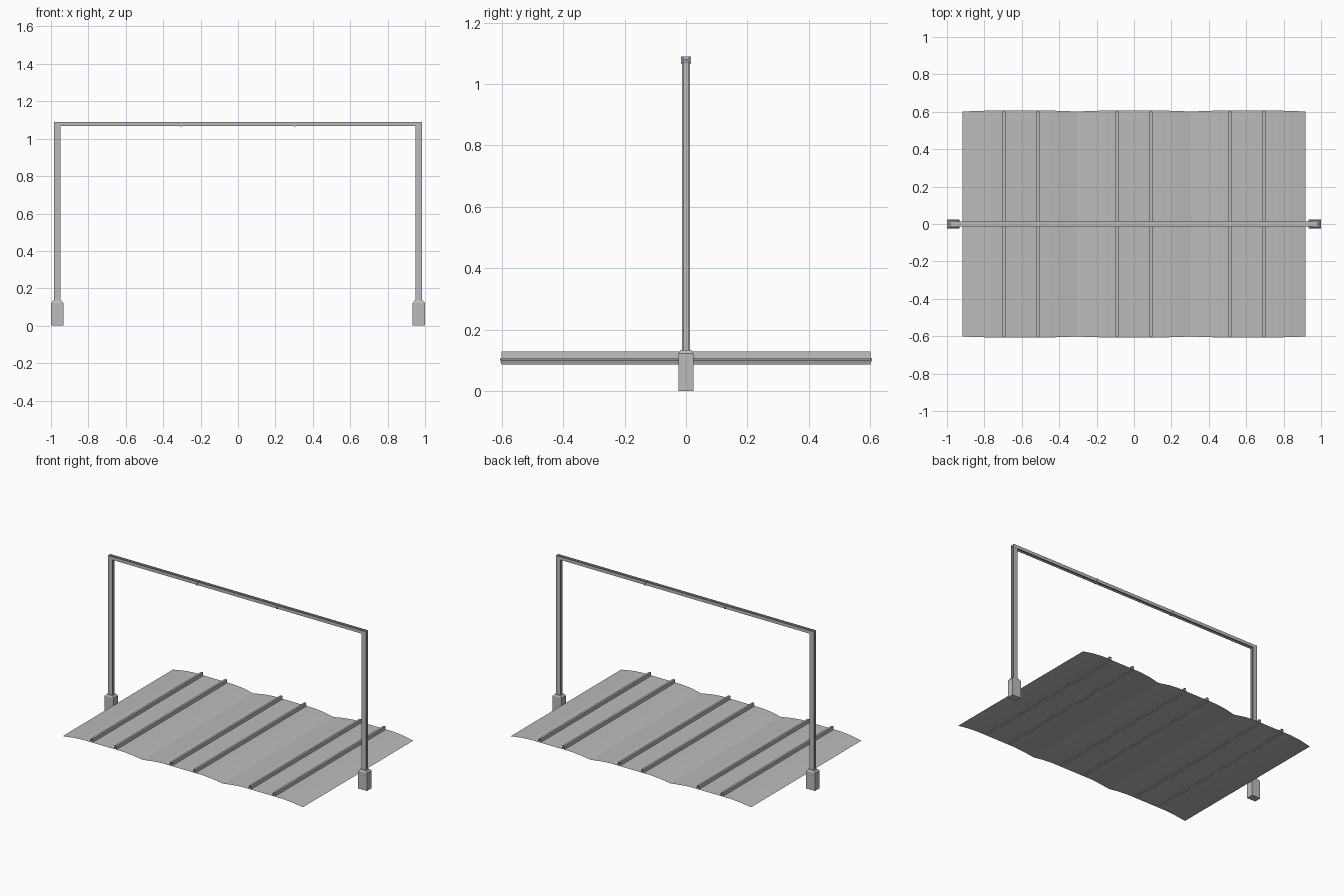
import bpy, bmesh

if "Cube" in bpy.data.objects:
    bpy.data.objects.remove(bpy.data.objects["Cube"])

grey = bpy.data.materials.new("plain grey")
grey.diffuse_color = (0.5, 0.5, 0.5, 1)
grey.use_nodes = True
grey.node_tree.nodes["Principled BSDF"].inputs["Base Color"].default_value = grey.diffuse_color


def make_object(name, bm):
    me = bpy.data.meshes.new(name)
    bm.to_mesh(me)
    bm.free()
    me.materials.append(grey)
    ob = bpy.data.objects.new(name, me)
    bpy.context.collection.objects.link(ob)
    return ob


def strip(name, profile):
    """Open sheet: points (x, z, half length) swept along y, facing up."""
    bm = bmesh.new()
    rows = [(bm.verts.new((x, -h, z)), bm.verts.new((x, h, z))) for x, z, h in profile]
    for a, b in zip(rows, rows[1:]):
        bm.faces.new((a[0], b[0], b[1], a[1]))
    return make_object(name, bm)


def h_beam(name, axis, start, end, centre, width, depth, flange, web):
    """H section, flanges facing front and back, swept along x or z."""
    w, d = width / 2, depth / 2
    f, t = d - flange, web / 2
    section = [(-w, -d), (w, -d), (w, -f), (t, -f), (t, f), (w, f),
               (w, d), (-w, d), (-w, f), (-t, f), (-t, -f), (-w, -f)]

    def place(u, y, s):
        return (s, y, centre + u) if axis == 'x' else (centre + u, y, s)
    bm = bmesh.new()
    a = [bm.verts.new(place(u, y, start)) for u, y in section]
    b = [bm.verts.new(place(u, y, end)) for u, y in section]
    n = len(section)
    for i in range(n):
        j = (i + 1) % n
        bm.faces.new((a[i], a[j], b[j], b[i]))
    bm.faces.new(a[::-1])
    bm.faces.new(b)
    bmesh.ops.recalc_face_normals(bm, faces=bm.faces)
    return make_object(name, bm)


def block(name, cx, levels):
    """Stacked rectangles (half x, half y, z) joined into a closed block."""
    bm = bmesh.new()
    rings = [[bm.verts.new((cx + sx * hx, sy * hy, z))
              for sx, sy in ((-1, -1), (1, -1), (1, 1), (-1, 1))]
             for hx, hy, z in levels]
    for a, b in zip(rings, rings[1:]):
        for i in range(4):
            j = (i + 1) % 4
            bm.faces.new((a[i], a[j], b[j], b[i]))
    bm.faces.new(rings[0][::-1])
    bm.faces.new(rings[-1])
    return make_object(name, bm)


# Ballast bed: three shallow humps in one sheet
hump = [(-0.225, 0.099, 0.605), (-0.155, 0.105, 0.606),
        (0.155, 0.105, 0.606), (0.225, 0.099, 0.605)]
bed = [(-0.917, 0.086, 0.601)]
for cx in (-0.61, 0, 0.61):
    bed += [(cx + x, z, h) for x, z, h in hump]
    bed.append((cx + 0.306, 0.086, 0.601))
strip("ballast_bed", bed)

# Rails: two per track
for track in (-0.604, 0, 0.604):
    for side in (-0.091, 0.091):
        x = track + side
        strip("rail", [(x - 0.009, 0.104, 0.602), (x - 0.007, 0.128, 0.602),
                       (x + 0.007, 0.128, 0.602), (x + 0.009, 0.104, 0.602)])

# Posts with concrete feet
for s in (-1, 1):
    block("post_foot", s * 0.967, [(0.033, 0.024, 0), (0.033, 0.024, 0.122),
                                   (0.023, 0.018, 0.134)])
    h_beam("post", 'z', 0.13, 1.07, s * 0.967, 0.034, 0.025, 0.005, 0.008)

# Cross beam with two splice plates on each joint
h_beam("cross_beam", 'x', -0.984, 0.984, 1.079, 0.022, 0.026, 0.005, 0.006)
for s in (-1, 1):
    block("beam_joint", s * 0.305, [(0.005, 0.016, 1.066), (0.005, 0.016, 1.09)])
